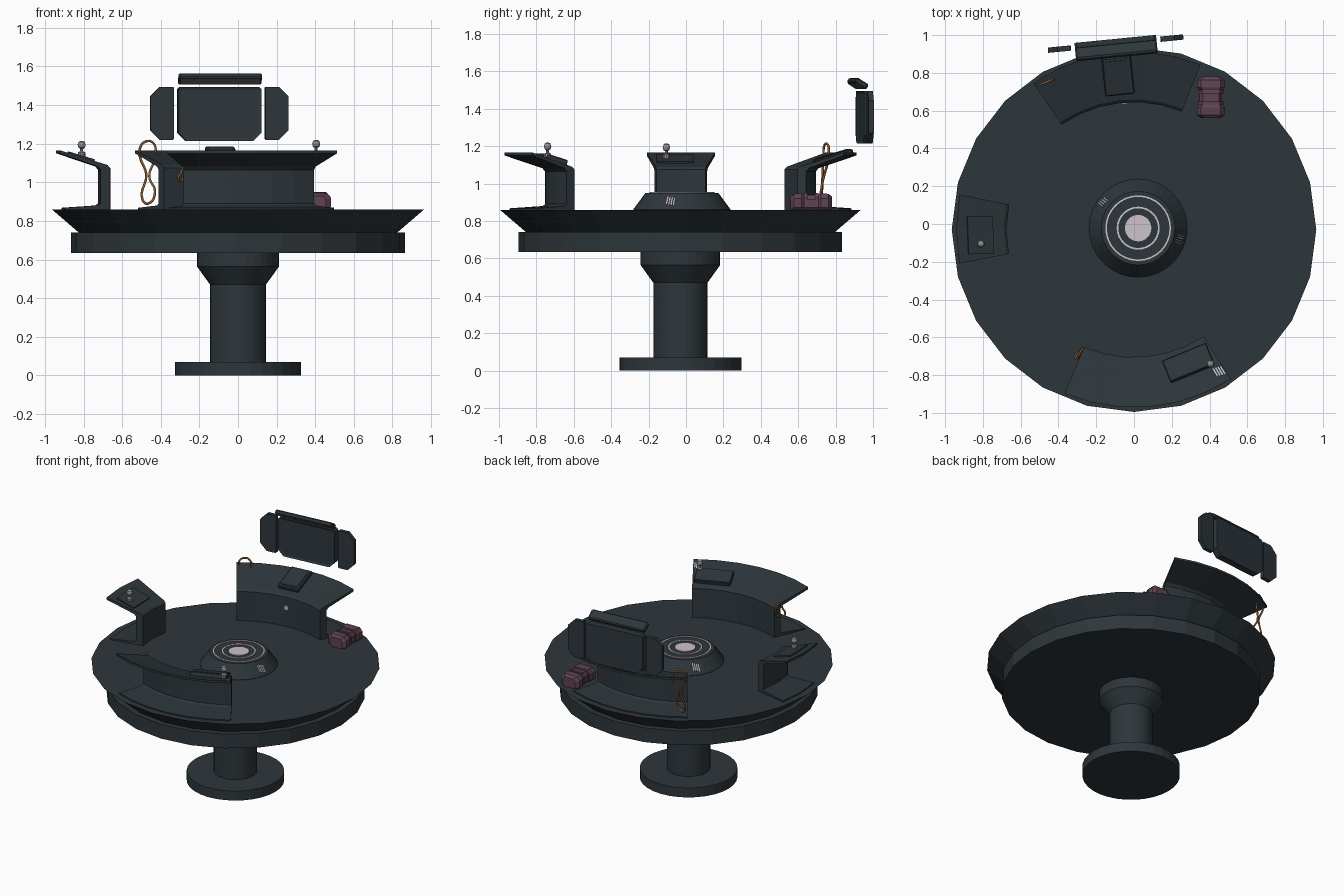
import bpy, bmesh, math
from mathutils import Matrix, Vector

if "Cube" in bpy.data.objects:
    bpy.data.objects.remove(bpy.data.objects["Cube"])

C = Vector((0, -0.03, 0))        # table axis
HUB = Vector((0.022, -0.022, 0))  # hub axis


def mat(name, rgb):
    m = bpy.data.materials.new(name)
    m.diffuse_color = (*rgb, 1)
    m.use_nodes = True
    m.node_tree.nodes["Principled BSDF"].inputs["Base Color"].default_value = m.diffuse_color
    return m


SLATE = mat("dark_slate", (0.027, 0.037, 0.044))
WHITE = mat("pale_light", (0.62, 0.54, 0.60))
GREY = mat("mid_grey", (0.30, 0.28, 0.28))
STRIP = mat("lamp_grey", (0.13, 0.13, 0.125))
MAROON = mat("maroon_cloth", (0.115, 0.055, 0.082))
BROWN = mat("brown_cable", (0.25, 0.11, 0.035))


def finish(name, bm, material):
    bmesh.ops.recalc_face_normals(bm, faces=bm.faces)
    me = bpy.data.meshes.new(name)
    bm.to_mesh(me)
    bm.free()
    me.materials.append(material)
    ob = bpy.data.objects.new(name, me)
    bpy.context.collection.objects.link(ob)
    return ob


def loft(name, rings, material, caps=True, closed=False):
    """Skin a list of equal-length point rings."""
    bm = bmesh.new()
    vs = [[bm.verts.new(p) for p in ring] for ring in rings]
    n = len(vs[0])
    pairs = list(zip(vs, vs[1:])) + ([(vs[-1], vs[0])] if closed else [])
    for a, b in pairs:
        for i in range(n):
            j = (i + 1) % n
            bm.faces.new((a[i], a[j], b[j], b[i]))
    if caps and not closed:
        bm.faces.new(vs[0])
        bm.faces.new(vs[-1])
    return finish(name, bm, material)


def polar(c, r, a, z):
    return c + Vector((r * math.cos(a), r * math.sin(a), z))


def lathe(name, profile, c, n, material, closed=False):
    rings = [[polar(c, r, math.tau * i / n, z) for i in range(n)] for r, z in profile]
    return loft(name, rings, material, closed=closed)


def sector(name, profile, a0, a1, n, material):
    """Sweep a radial profile between two angles in degrees."""
    angs = [math.radians(a0 + (a1 - a0) * i / n) for i in range(n + 1)]
    return loft(name, [[polar(C, r, a, z) for r, z in profile] for a in angs], material)


def box(name, matrix, size, material, bevel=0):
    bm = bmesh.new()
    bmesh.ops.create_cube(bm, size=1, matrix=Matrix.Diagonal((*size, 1)))
    if bevel:
        bmesh.ops.bevel(bm, geom=list(bm.edges), offset=bevel, segments=1, affect='EDGES')
    bm.transform(matrix)
    return finish(name, bm, material)


def radial(c, r, deg, z, tilt):
    """Frame with x pointing outward, tilted down by tilt degrees."""
    return (Matrix.Translation(c) @ Matrix.Rotation(math.radians(deg), 4, 'Z')
            @ Matrix.Translation((r, 0, z)) @ Matrix.Rotation(math.radians(tilt), 4, 'Y'))


def desk(r, deg):
    return radial(C, r, deg, 1.09 + 0.3 * (r - 0.69), -16.7)


def shift(m, x, y, z):
    return m @ Matrix.Translation((x, y, z))


# Pedestal and round table
lathe("pedestal", [(0.326, 0), (0.326, 0.07), (0.145, 0.07), (0.145, 0.47),
                   (0.213, 0.565), (0.213, 0.64)], C, 32, SLATE)
lathe("table_top", [(0.865, 0.635), (0.865, 0.74), (0.825, 0.74), (0.965, 0.86)], C, 24, SLATE)

# Central hub with glowing rings
lathe("hub", [(0.26, 0.855), (0.26, 0.862), (0.195, 0.95)], HUB, 32, SLATE)
for k, (r0, r1) in enumerate([(0.166, 0.174), (0.105, 0.114)]):
    lathe(f"hub_ring_{k}", [(r0, 0.948), (r0, 0.954), (r1, 0.954), (r1, 0.948)],
          HUB, 32, WHITE, closed=True)
lathe("hub_light", [(0.07, 0.948), (0.07, 0.955)], HUB, 32, WHITE)


# Small pale bar gauges on the hub slope and front desk
def gauge(name, m):
    for i in range(4):
        box(f"{name}_{i}", shift(m, 0.004 * (i - 1.5), 0.013 * (i - 1.5), 0.001),
            (0.05, 0.007, 0.006), WHITE)


gauge("hub_gauge_left", radial(HUB, 0.229, 143, 0.905, 54))
gauge("hub_gauge_right", radial(HUB, 0.229, -15, 0.905, 54))
gauge("desk_gauge", desk(0.876, 301))

# Three curved consoles: foot, wall and sloping desk
PROFILE = [(0.675, 0.858), (0.675, 1.075), (0.69, 1.09), (0.942, 1.166), (0.942, 1.150),
           (0.74, 1.082), (0.725, 1.065), (0.725, 0.89), (0.74, 0.88), (0.915, 0.868),
           (0.915, 0.858)]
sector("back_console", PROFILE, 68, 124.5, 6, SLATE)
sector("front_console", PROFILE, 247, 303, 6, SLATE)
sector("left_console", PROFILE, 168.6, 191, 2, SLATE)

# Desk panels
box("back_tablet", shift(desk(0.824, 95.9), 0, 0, 0.012), (0.21, 0.155, 0.03), SLATE, 0.006)
box("back_tablet_screen", shift(desk(0.824, 95.9), 0, 0, 0.028), (0.17, 0.12, 0.006), SLATE)
box("front_keypad", shift(desk(0.767, 292.2), 0, 0, 0.014), (0.125, 0.25, 0.034), SLATE, 0.004)
box("left_panel", shift(desk(0.815, 182), 0, 0, 0.004), (0.14, 0.2, 0.016), SLATE)
box("wall_light", radial(C, 0.673, 94.3, 1.0, 0), (0.012, 0.028, 0.028), WHITE)

# Control knobs
KNOB = [(0.019, -0.01), (0.019, 0.012), (0.008, 0.018), (0.008, 0.03), (0.017, 0.037),
        (0.021, 0.052), (0.016, 0.066), (0.006, 0.072)]
for name, x, y, z in [("front_knob", 0.405, -0.74, 1.148), ("left_knob", -0.81, -0.105, 1.143)]:
    lathe(name, [(r, z + h) for r, h in KNOB], Vector((x, y, 0)), 10, GREY)


# Hanging cables
def cable(name, pts, radius):
    cu = bpy.data.curves.new(name, 'CURVE')
    cu.dimensions = '3D'
    cu.bevel_depth, cu.bevel_resolution, cu.resolution_u = radius, 1, 5
    sp = cu.splines.new('BEZIER')
    sp.bezier_points.add(len(pts) - 1)
    for bp, p in zip(sp.bezier_points, pts):
        bp.co = p
        bp.handle_left_type = bp.handle_right_type = 'AUTO'
    sp.use_cyclic_u = True
    cu.materials.append(BROWN)
    ob = bpy.data.objects.new(name, cu)
    bpy.context.collection.objects.link(ob)
    bpy.ops.object.select_all(action='DESELECT')
    ob.select_set(True)
    bpy.context.view_layer.objects.active = ob
    bpy.ops.object.convert(target='MESH')


cable("back_cable", [(-0.51, 0.735, 1.15), (-0.49, 0.74, 1.205), (-0.44, 0.76, 1.205),
                     (-0.43, 0.76, 1.13), (-0.46, 0.735, 1.03), (-0.43, 0.72, 0.95),
                     (-0.465, 0.71, 0.89), (-0.495, 0.72, 0.91), (-0.475, 0.73, 1.04)], 0.0065)
cable("front_cable", [(-0.31, -0.71, 1.02), (-0.29, -0.68, 1.01), (-0.272, -0.66, 1.08),
                      (-0.285, -0.68, 1.105), (-0.29, -0.71, 1.06)], 0.006)


# Cloth bundle with straps
def octagon(y, w, h):
    pts = [(-.5, .7), (-.35, 1), (.35, 1), (.5, .7), (.5, .15), (.4, 0), (-.4, 0), (-.5, .15)]
    return [Vector((0.407 + w * u, 0.67 + y, 0.86 + h * v)) for u, v in pts]


half = [(0.11, 0.10, 0.07), (0.093, 0.148, 0.085), (0.052, 0.148, 0.088), (0.036, 0.12, 0.08)]
stations = [(-y, w, h) for y, w, h in half] + half[::-1]
loft("bundle", [octagon(*s) for s in stations], MAROON)
for k, y in enumerate((-0.03, 0.03)):
    loft(f"bundle_strap_{k}", [octagon(y + d, 0.135, 0.09) for d in (-0.009, 0.009)], MAROON)

# Floating display: main screen, two wings, tilted brow with lamp
SCREEN = Matrix.Translation((-0.097, 0.955, 0)) @ Matrix.Rotation(math.radians(5.6), 4, 'Z')


def panel(name, u0, u1, z0, z1, cut, thick, border):
    """Upright plate with corner cuts (bl, br, tr, tl) and a recessed front."""
    bl, br, tr, tl = cut
    pts = [(u0, z0 + bl), (u0 + bl, z0), (u1 - br, z0), (u1, z0 + br),
           (u1, z1 - tr), (u1 - tr, z1), (u0 + tl, z1), (u0, z1 - tl)]
    bm = bmesh.new()
    f = [bm.verts.new((u, -thick / 2, z)) for u, z in pts]
    b = [bm.verts.new((u, thick / 2, z)) for u, z in pts]
    front = bm.faces.new(f)
    bm.faces.new(list(reversed(b)))
    for i in range(8):
        j = (i + 1) % 8
        bm.faces.new((f[j], f[i], b[i], b[j]))
    bm.normal_update()
    bmesh.ops.inset_region(bm, faces=[front], thickness=border, depth=-border * 0.4)
    bm.transform(SCREEN)
    finish(name, bm, SLATE)


panel("main_screen", -0.217, 0.217, 1.215, 1.495, (0.042, 0.042, 0.012, 0.012), 0.05, 0.015)
panel("left_wing", -0.36, -0.238, 1.22, 1.495, (0.05, 0.004, 0.004, 0.05), 0.028, 0.003)
panel("right_wing", 0.238, 0.36, 1.22, 1.495, (0.004, 0.05, 0.05, 0.004), 0.028, 0.003)
brow = SCREEN @ Matrix.Translation((0, -0.037, 1.535)) @ Matrix.Rotation(math.radians(-33), 4, 'X')
box("screen_brow", brow, (0.434, 0.075, 0.032), SLATE, 0.008)
box("brow_lamp", shift(brow, 0, -0.002, -0.016), (0.41, 0.05, 0.006), STRIP)
